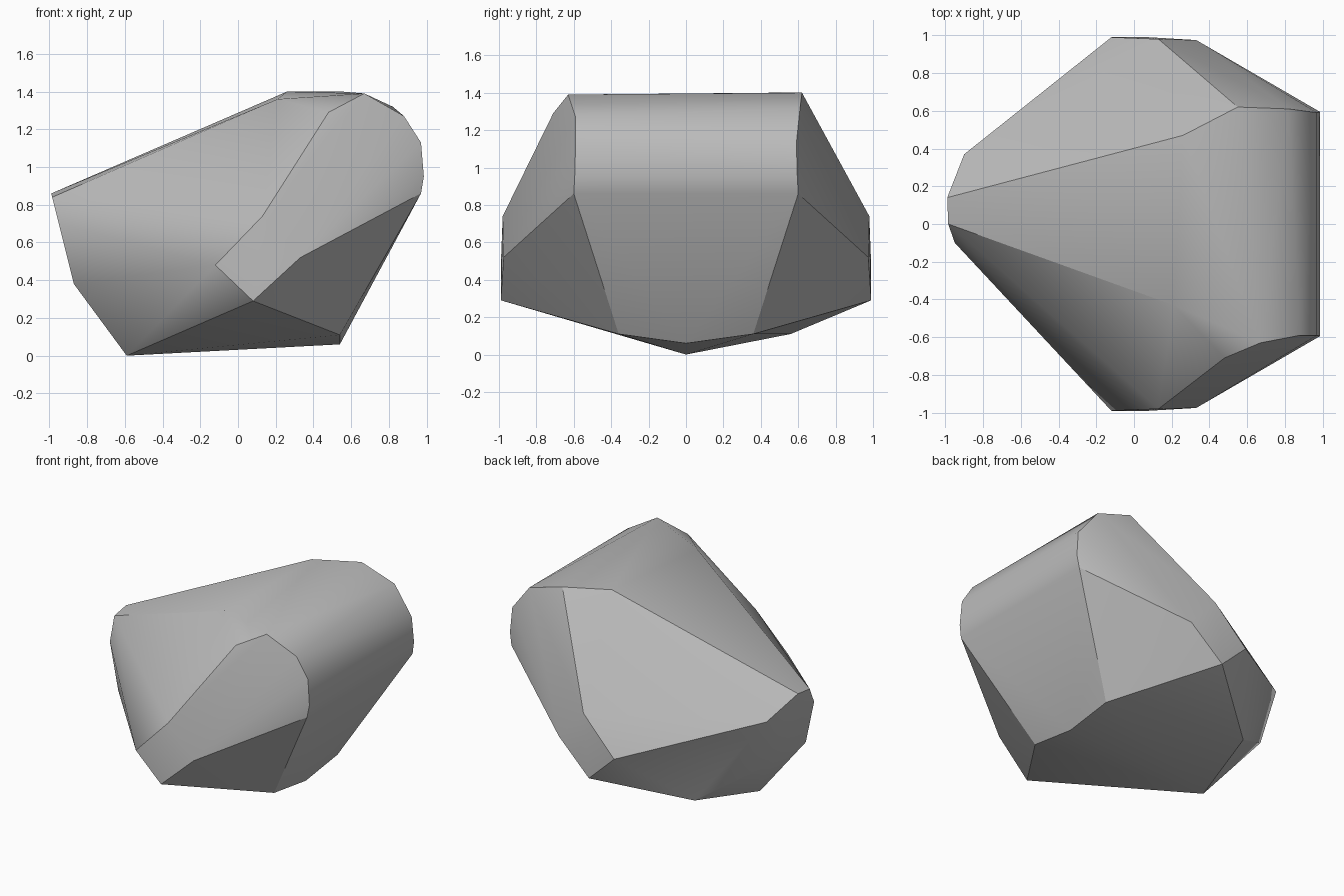
import bpy
import bmesh
import math
from mathutils import Vector


def remove_default_cube():
    cube = bpy.data.objects.get("Cube")
    if cube:
        bpy.data.objects.remove(cube, do_unlink=True)


def make_material(name, colour):
    material = bpy.data.materials.new(name)
    material.use_nodes = True
    material.diffuse_color = colour
    shader = next(node for node in material.node_tree.nodes if node.type == "BSDF_PRINCIPLED")
    shader.inputs["Base Color"].default_value = colour
    shader.inputs["Roughness"].default_value = 0.9
    return material


def mirrored(points):
    """Return the points together with their front/back mirror images."""
    return [Vector((x, side * y, z)) for x, y, z in points for side in (1, -1)]


def hull_object(name, points, material):
    """Wrap a set of corner points in a tight convex stone surface."""
    bm = bmesh.new()
    for point in points:
        bm.verts.new(point)
    result = bmesh.ops.convex_hull(bm, input=bm.verts[:])
    loose = [v for v in bm.verts if not v.link_faces]
    bmesh.ops.delete(bm, geom=loose, context="VERTS")
    bmesh.ops.recalc_face_normals(bm, faces=bm.faces[:])
    mesh = bpy.data.meshes.new(name)
    bm.to_mesh(mesh)
    bm.free()
    mesh.materials.append(material)
    rock = bpy.data.objects.new(name, mesh)
    bpy.context.collection.objects.link(rock)
    return rock


def shade_rock(rock):
    """Soft facets with crisp creases."""
    bpy.ops.object.select_all(action="DESELECT")
    rock.select_set(True)
    bpy.context.view_layer.objects.active = rock
    bpy.ops.object.shade_smooth_by_angle(angle=math.radians(30))


remove_default_cube()
stone_grey = make_material("stone grey", (0.5, 0.5, 0.5, 1))

# Corners shared by the front and back of the boulder
side_bulge = [(.08, .99, .29), (-.12, .99, .48), (.13, .98, .74), (.33, .975, .52)]
right_edge = [(.97, .6, .86), (.985, .595, .95), (.97, .59, 1.13)]
lower_edge = [(.54, .36, .11)]

# Uneven crown, one ridge chipped lower at the front
front_crown = [(.21, -.43, 1.36), (.48, -.71, 1.29), (.67, -.63, 1.39), (.88, -.59, 1.27)]
back_crown = [(.26, .47, 1.4), (.55, .62, 1.4), (.82, .61, 1.32)]

# Blunt nose on the narrow side
nose = [(-.99, .14, .86), (-.985, 0, .84), (-.95, -.1, .7),
        (-.9, .37, .72), (-.87, -.12, .38), (-.85, .27, .36)]

# Keel the boulder rests on
keel = [(-.59, 0, 0), (-.46, .56, .11), (.54, 0, .06)]

corners = mirrored(side_bulge + right_edge + lower_edge)
corners += [Vector(p) for p in front_crown + back_crown + nose + keel]
shade_rock(hull_object("boulder", corners, stone_grey))
